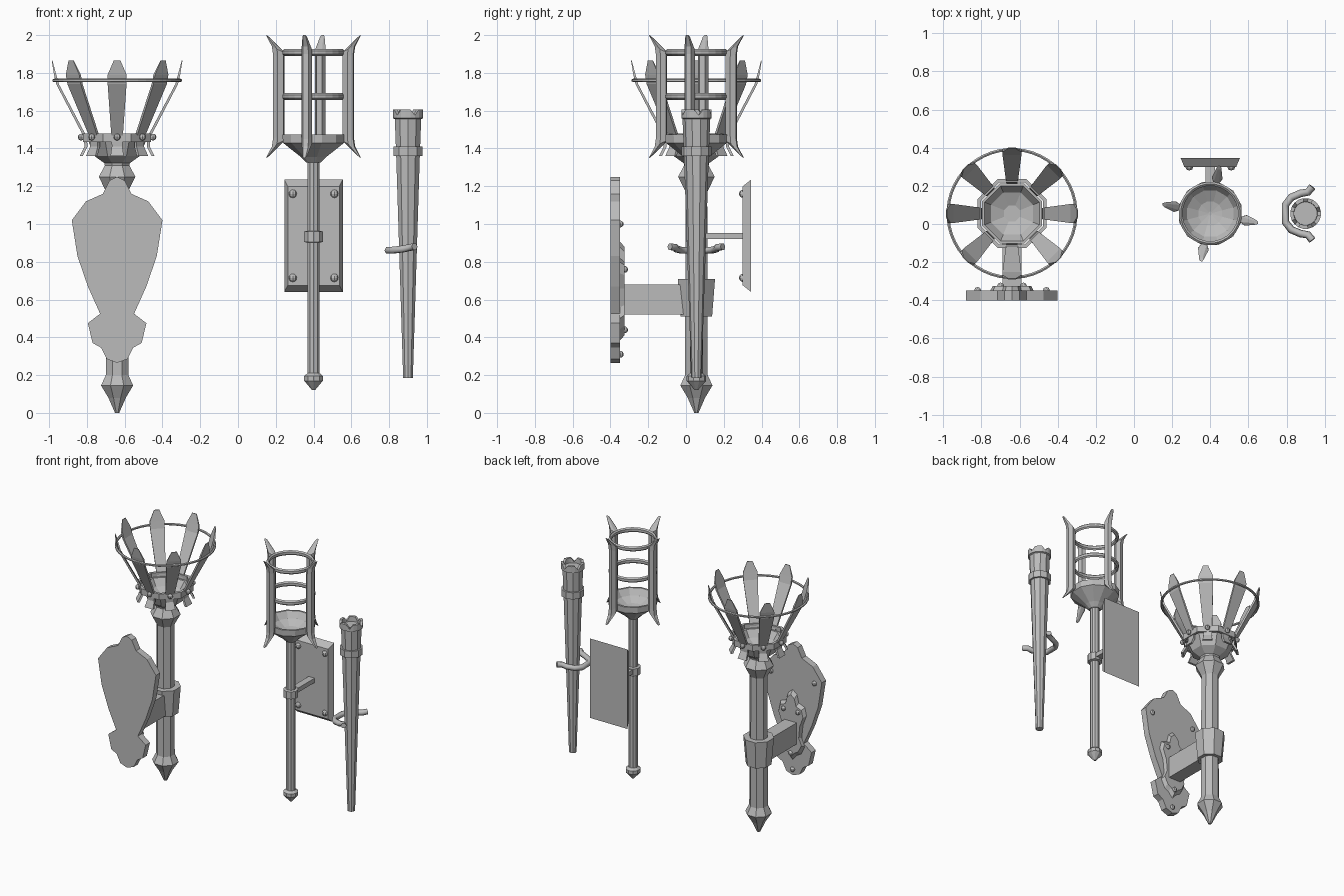
import bpy, bmesh, math
from math import sin, cos, pi, radians
from mathutils import Vector, Matrix

if "Cube" in bpy.data.objects:
    bpy.data.objects.remove(bpy.data.objects["Cube"])

iron = bpy.data.materials.new("grey_iron")
iron.use_nodes = True
GREY = (0.5, 0.5, 0.5, 1)
iron.diffuse_color = GREY
iron.node_tree.nodes["Principled BSDF"].inputs["Base Color"].default_value = GREY

CY = 0.055                      # depth of all three torch axes
A, B, C = (Vector((x, CY, 0)) for x in (-0.64, 0.40, 0.90))


def finish(name, bm, loc=(0, 0, 0)):
    bmesh.ops.remove_doubles(bm, verts=bm.verts, dist=1e-5)
    bmesh.ops.recalc_face_normals(bm, faces=bm.faces)
    me = bpy.data.meshes.new(name)
    bm.to_mesh(me)
    bm.free()
    ob = bpy.data.objects.new(name, me)
    ob.location = loc
    me.materials.append(iron)
    bpy.context.collection.objects.link(ob)
    return ob


def bridge(bm, loops, closed=False, caps=True):
    rows = [[bm.verts.new(p) for p in loop] for loop in loops]
    n = len(rows[0])
    pairs = list(zip(rows, rows[1:])) + ([(rows[-1], rows[0])] if closed else [])
    for a, b in pairs:
        for i in range(n):
            j = (i + 1) % n
            bm.faces.new((a[i], a[j], b[j], b[i]))
    if caps and not closed:
        bm.faces.new(rows[0][::-1])
        bm.faces.new(rows[-1])


def lathe(name, profile, sides, loc, closed=False):
    """Turned part; profile is (radius, height), flat side to the front."""
    bm = bmesh.new()
    turn = [(i + 0.5) * 2 * pi / sides for i in range(sides)]
    bridge(bm, [[(r * cos(t), r * sin(t), z) for t in turn] for r, z in profile], closed)
    return finish(name, bm, loc)


def slab(name, half, y0, y1, x, inset=1.0):
    """Plate mirrored from a half outline of (x, z)."""
    full = half + [(-px, pz) for px, pz in half[::-1] if px > 0]
    mid = sum(p[1] for p in full) / len(full)
    bm = bmesh.new()
    bridge(bm, [[(px, y0, pz) for px, pz in full],
                [(px * inset, y1, mid + (pz - mid) * inset) for px, pz in full]])
    return finish(name, bm, (x, 0, 0))


def radial(name, loops, count, start, loc):
    """Repeat one swept part around an axis; local x points outward."""
    for i in range(count):
        bm = bmesh.new()
        bridge(bm, loops)
        bm.transform(Matrix.Rotation(start + i * 2 * pi / count, 4, 'Z'))
        finish(f"{name}_{i + 1}", bm, loc)


def rivet(name, pos, r=0.02):
    bm = bmesh.new()
    bmesh.ops.create_uvsphere(bm, u_segments=8, v_segments=6, radius=r)
    finish(name, bm, pos)


def hoop(name, r, z, tube, sides, loc, height=None):
    h = height or tube
    lathe(name, [(r + tube * cos(t), z + h * sin(t))
                 for t in (k * pi / 3 + pi / 6 for k in range(6))], sides, loc, True)


# --- large torch with a flared basket ---
lathe("large_pole", [(0.012, 0), (0.05, 0.08), (0.092, 0.145), (0.065, 0.2), (0.062, 1.17),
                     (0.105, 1.25), (0.07, 1.31), (0.075, 1.33)], 8, A)
lathe("large_bowl", [(0.07, 1.32), (0.13, 1.36), (0.17, 1.45), (0.155, 1.45), (0.12, 1.4),
                     (0.045, 1.37)], 8, A)
lathe("large_collar", [(0.175, 1.435), (0.195, 1.435), (0.195, 1.48), (0.175, 1.48)], 8, A, True)


def blade_section(r, z, w, t):
    return [(r - t, -w, z), (r + t, -w, z), (r + t, w, z), (r - t, w, z)]


radial("basket_blade", [blade_section(*s) for s in (
    (0.19, 1.36, 0.035, 0.008), (0.165, 1.41, 0.028, 0.008), (0.168, 1.46, 0.03, 0.008),
    (0.315, 1.74, 0.05, 0.007), (0.328, 1.79, 0.05, 0.006), (0.344, 1.865, 0.018, 0.002))],
    8, 0, A)
for i in range(8):
    t = i * pi / 4
    rivet(f"collar_rivet_{i + 1}", A + Vector((0.19 * cos(t), 0.19 * sin(t), 1.46)), 0.018)
hoop("basket_ring", 0.336, 1.76, 0.009, 48, A)

# wall shield, mounting plate, arm and clamp
slab("wall_shield", [(0, 1.25), (0.04, 1.23), (0.075, 1.16), (0.165, 1.12), (0.24, 1.02),
                     (0.21, 0.83), (0.155, 0.67), (0.09, 0.525), (0.155, 0.475), (0.13, 0.37),
                     (0.085, 0.345), (0.055, 0.285), (0, 0.265)], -0.4, -0.35, A.x)
slab("mounting_plate", [(0, 0.91), (0.035, 0.88), (0.05, 0.82), (0.1, 0.8), (0.115, 0.74),
                        (0.085, 0.66), (0.075, 0.56), (0.1, 0.5), (0.07, 0.44), (0.035, 0.42),
                        (0, 0.38)], -0.352, -0.325, A.x, 0.88)
slab("clamp_arm", [(0.05, 0.52), (0.05, 0.68)], -0.34, 0.02, A.x)
lathe("pole_clamp", [(0.055, 0.51), (0.09, 0.51), (0.107, 0.71), (0.055, 0.71)], 8, A, True)
for i, (dx, y, z) in enumerate([(-0.18, -0.348, 1.0), (0.18, -0.348, 1.0), (0, -0.348, 0.31),
                                (-0.06, -0.325, 0.76), (0.06, -0.325, 0.76), (0, -0.325, 0.44)]):
    rivet(f"shield_rivet_{i + 1}", (A.x + dx, y, z), 0.018)

# --- middle torch with an upright cage ---
lathe("middle_pole", [(0.008, 0.12), (0.052, 0.17), (0.052, 0.195), (0.034, 0.21),
                      (0.034, 1.34)], 10, B)
lathe("middle_bowl", [(0.04, 1.325), (0.07, 1.355), (0.168, 1.43), (0.17, 1.475), (0.155, 1.475),
                      (0.125, 1.43), (0.065, 1.4), (0.01, 1.39)], 12, B)


def bar_section(inner, outer, zi, zo, w):
    mid, zm = (inner + outer) / 2, (zi + zo) / 2
    return [(inner, -w / 2, zi), (mid, -w, zm), (outer, -w / 2, zo),
            (outer, w / 2, zo), (mid, w, zm), (inner, w / 2, zi)]


radial("cage_bar", [bar_section(*s) for s in (
    (0.235, 0.255, 1.365, 1.35, 0.012), (0.16, 0.222, 1.44, 1.41, 0.028),
    (0.16, 0.216, 1.48, 1.45, 0.028), (0.16, 0.216, 1.87, 1.9, 0.028),
    (0.16, 0.222, 1.91, 1.94, 0.028), (0.235, 0.255, 1.985, 2.0, 0.012))],
    4, radians(-11), B)
for z in (1.675, 1.908):
    hoop("cage_hoop", 0.156, z, 0.012, 24, B, 0.018)

# collar, arm and bevelled wall plate
lathe("middle_collar", [(0.03, 0.9), (0.052, 0.905), (0.052, 0.96), (0.03, 0.965)], 10, B, True)
slab("middle_arm", [(0.025, 0.92), (0.025, 0.953)], CY + 0.03, 0.31, B.x)
slab("wall_plate", [(0.155, 0.64), (0.155, 1.235)], 0.345, 0.3, B.x, 0.88)
for x in (-0.11, 0.11):
    for z in (0.715, 1.16):
        rivet("plate_rivet", (B.x + x, 0.302, z), 0.022)

# --- small tapered torch ---
lathe("small_shaft", [(0.027, 0.185), (0.066, 1.37), (0.074, 1.57), (0.06, 1.57)], 10, C)
lathe("small_band", [(0.06, 1.36), (0.08, 1.36), (0.08, 1.41), (0.06, 1.41)], 10, C, True)
rim = lathe("notched_rim", [(0.06, 1.55), (0.081, 1.56), (0.081, 1.606), (0.062, 1.606)], 20, C, True)
for v in rim.data.vertices:     # cut every fourth pair of points down into notches
    step = int(math.atan2(v.co.y, v.co.x) % (2 * pi) / (pi / 10))
    if v.co.z > 1.58 and step % 4 == 0:
        v.co.z -= 0.03

# open horseshoe holder
half = [(0.935, 0.14, 0.88), (0.912, 0.112, 0.876), (0.875, 0.106, 0.868),
        (0.825, 0.085, 0.862), (0.794, 0.045, 0.86)]
path = half + [(x, -y, z) for x, y, z in half[::-1]]
cu = bpy.data.curves.new("horseshoe_holder", 'CURVE')
cu.dimensions = '3D'
cu.bevel_depth = 0.02
cu.bevel_resolution = 1
cu.use_fill_caps = True
sp = cu.splines.new('POLY')
sp.points.add(len(path) - 1)
for p, (x, y, z) in zip(sp.points, path):
    p.co = (x, y + CY, z, 1)
cu.materials.append(iron)
bpy.context.collection.objects.link(bpy.data.objects.new("horseshoe_holder", cu))
